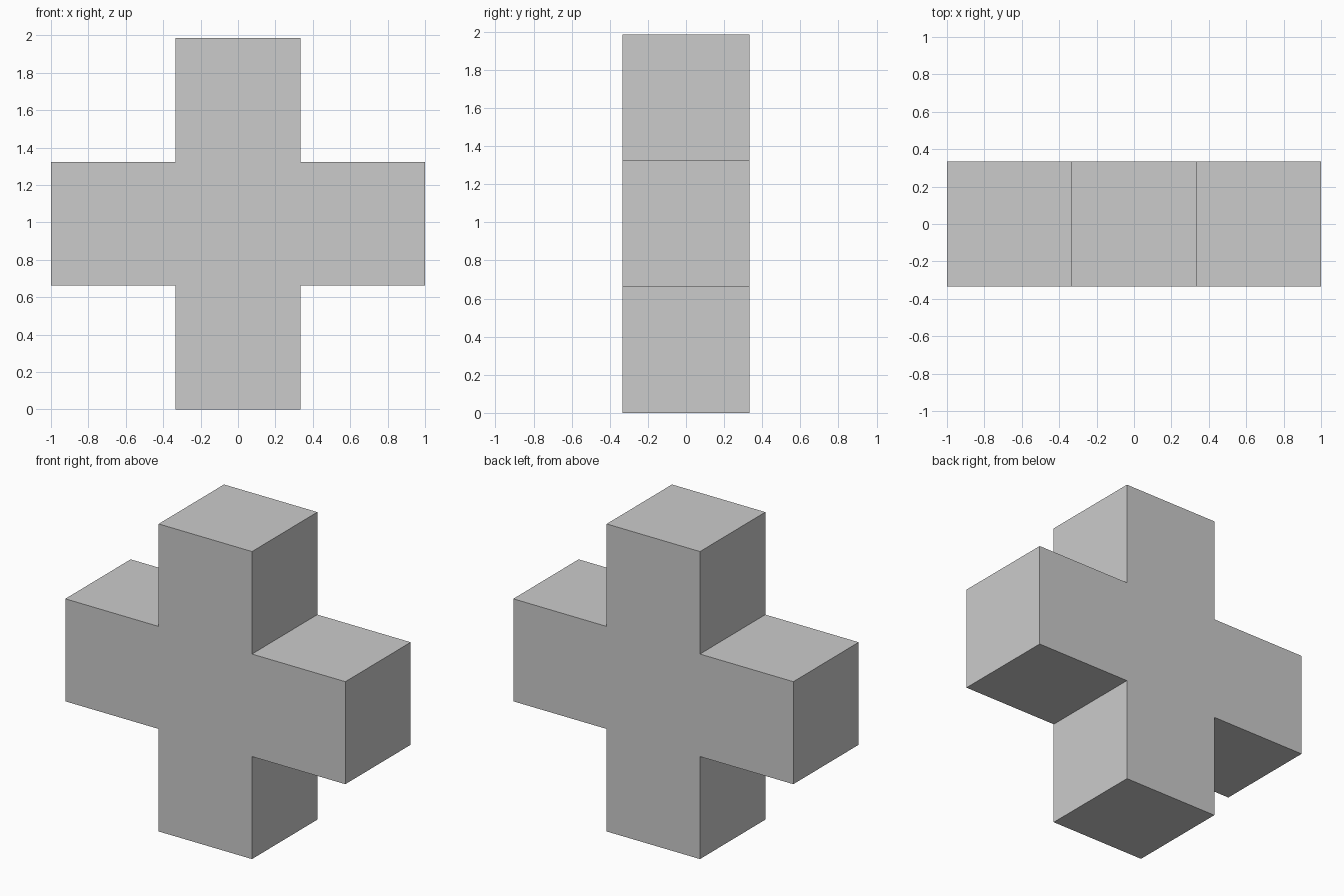
import bpy, bmesh

if "Cube" in bpy.data.objects:
    bpy.data.objects.remove(bpy.data.objects["Cube"])

ARM = 1 / 3          # half width of each bar, and half depth
HEIGHT = 1.985
LOW, HIGH = HEIGHT / 3, HEIGHT * 2 / 3

# Cross outline: right half in (x, z), mirrored for the left half
right = [(ARM, 0), (ARM, LOW), (1, LOW), (1, HIGH), (ARM, HIGH), (ARM, HEIGHT)]
outline = right + [(-x, z) for x, z in reversed(right)]

# Front face extruded to the back
bm = bmesh.new()
front = bm.faces.new([bm.verts.new((x, -ARM, z)) for x, z in outline])
extruded = bmesh.ops.extrude_face_region(bm, geom=[front], use_keep_orig=True)
back = [v for v in extruded["geom"] if isinstance(v, bmesh.types.BMVert)]
bmesh.ops.translate(bm, verts=back, vec=(0, 2 * ARM, 0))
bmesh.ops.recalc_face_normals(bm, faces=bm.faces)

mesh = bpy.data.meshes.new("plus_block")
bm.to_mesh(mesh)
bm.free()
bpy.context.collection.objects.link(bpy.data.objects.new("plus_block", mesh))
